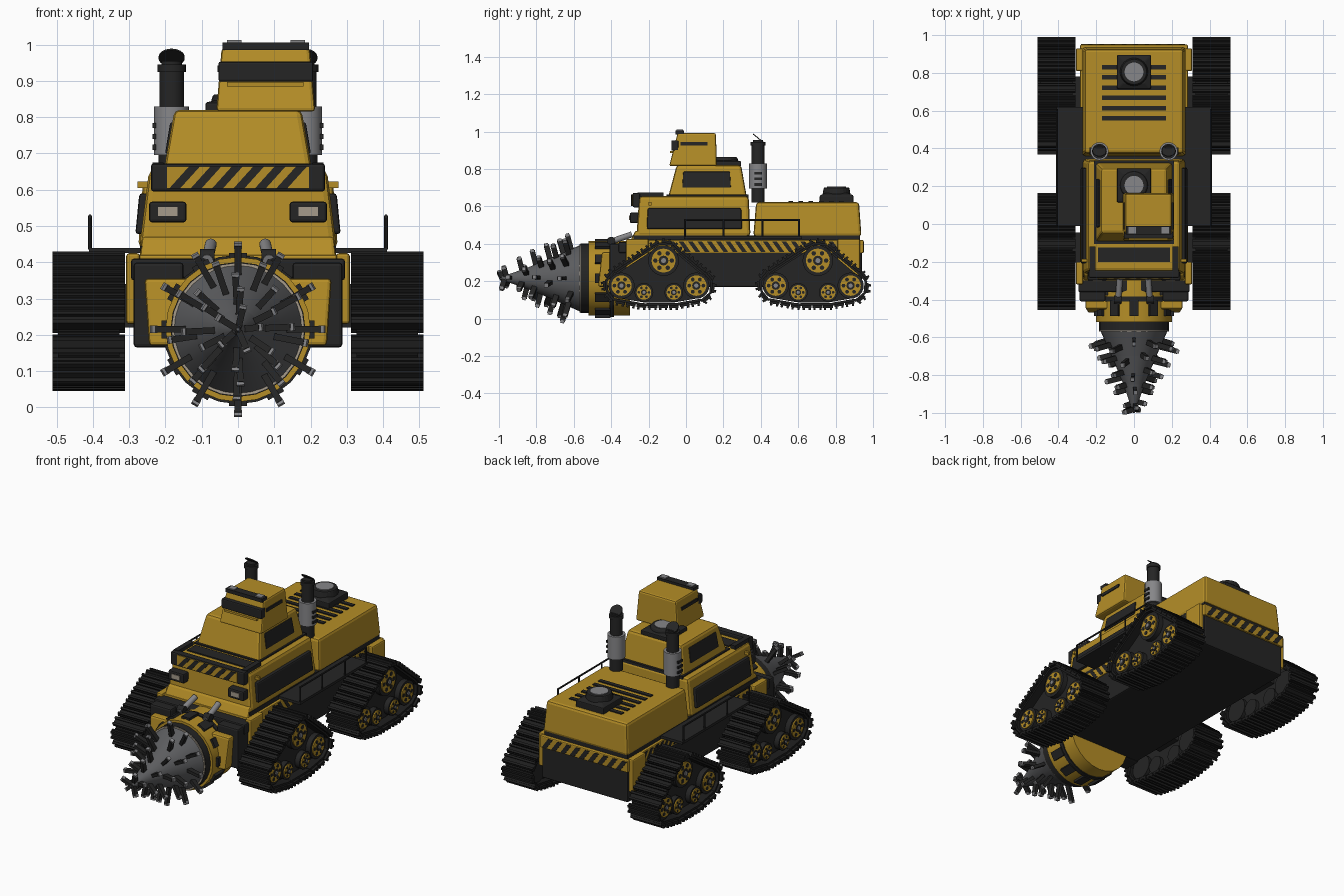
import bpy, bmesh, math
from mathutils import Matrix, Vector

if "Cube" in bpy.data.objects:
    bpy.data.objects.remove(bpy.data.objects["Cube"])


def material(name, r, g, b):
    m = bpy.data.materials.new(name)
    m.use_nodes = True
    m.diffuse_color = (r, g, b, 1)
    m.node_tree.nodes["Principled BSDF"].inputs["Base Color"].default_value = (r, g, b, 1)
    return m


YELLOW = material("yellow paint", .46, .27, .02)
BLACK = material("black metal", .018, .018, .018)
RUBBER = material("track black", .013, .013, .013)
GREY = material("grey metal", .24, .24, .25)
STEEL = material("dark steel", .11, .112, .118)
LAMP = material("lamp glass", .38, .33, .26)


def frustum(bm, a, b):
    """Box between two level rectangles, each (x0, x1, y0, y1, z)."""
    rings = [[bm.verts.new((r[i], r[j], r[4])) for i, j in ((0, 2), (1, 2), (1, 3), (0, 3))] for r in (a, b)]
    bm.faces.new(rings[0])
    bm.faces.new(rings[1])
    for i in range(4):
        j = (i + 1) % 4
        bm.faces.new((rings[0][i], rings[0][j], rings[1][j], rings[1][i]))


def box(bm, x0, x1, y0, y1, z0, z1):
    frustum(bm, (x0, x1, y0, y1, z0), (x0, x1, y0, y1, z1))


def cyl(bm, p0, p1, r0, r1=None, n=24):
    p0, p1 = Vector(p0), Vector(p1)
    d = p1 - p0
    m = Matrix.Translation((p0 + p1) / 2) @ d.to_track_quat('Z', 'Y').to_matrix().to_4x4()
    bmesh.ops.create_cone(bm, cap_ends=True, segments=n, radius1=r0,
                          radius2=r0 if r1 is None else r1, depth=d.length, matrix=m)


def prism(bm, pts, vec):
    lo = [bm.verts.new(p) for p in pts]
    hi = [bm.verts.new(Vector(p) + Vector(vec)) for p in pts]
    bm.faces.new(lo)
    bm.faces.new(hi)
    for i in range(len(lo)):
        j = (i + 1) % len(lo)
        bm.faces.new((lo[i], lo[j], hi[j], hi[i]))


def block(bm, matrix, size):
    bmesh.ops.create_cube(bm, size=1, matrix=matrix @ Matrix.Diagonal((*size, 1)))


def finish(bm, name, mat, bevel=0, smooth=False):
    bmesh.ops.recalc_face_normals(bm, faces=bm.faces)
    me = bpy.data.meshes.new(name)
    bm.to_mesh(me)
    bm.free()
    me.materials.append(mat)
    if smooth:
        me.shade_smooth()
        me.set_sharp_from_angle(angle=.6)
    ob = bpy.data.objects.new(name, me)
    bpy.context.collection.objects.link(ob)
    if bevel:
        mod = ob.modifiers.new("bevel", 'BEVEL')
        mod.width, mod.segments = bevel, 2
    return ob


def make(name, mat, adder, *calls, bevel=0, smooth=False):
    bm = bmesh.new()
    for c in calls:
        adder(bm, *c)
    return finish(bm, name, mat, bevel, smooth)


SIDES = (-1, 1)

# Hull
make("lower_hull", BLACK, box, (-.28, .28, -.38, .94, .17, .36), bevel=.008)
make("hull_band", YELLOW, box, (-.285, .285, -.3, .95, .35, .42), bevel=.006)
make("hull_deck", BLACK, box, (-.27, .27, -.28, .93, .415, .445))
make("hull_corners", YELLOW, box, *[(s * .27, s * .308, y, y + .12, .23, .425)
                                    for s in SIDES for y in (-.32, .81)], bevel=.008)
make("side_platforms", BLACK, box, *[(s * .27, s * .41, -.01, .62, .425, .44) for s in SIDES])

# Bodies and superstructure
make("nose", YELLOW, frustum, ((-.275, .275, -.32, .0, .37), (-.265, .265, -.27, .0, .47)), bevel=.01)
make("front_cabin", YELLOW, frustum, ((-.272, .272, -.265, .345, .44), (-.245, .245, -.25, .335, .655)), bevel=.018)
make("rear_body", YELLOW, frustum, ((-.275, .275, .36, .938, .44), (-.262, .262, .375, .925, .622)), bevel=.015)
make("upper_cabin", YELLOW, frustum, ((-.205, .205, -.095, .325, .65), (-.175, .175, -.05, .295, .82)), bevel=.015)
make("upper_cabin_base", BLACK, box, (-.212, .212, -.105, .335, .645, .662))
make("turret", YELLOW, frustum, ((-.06, .213, -.09, .165, .815), (-.045, .198, -.045, .16, .992)), bevel=.01)

# Windows
make("cabin_windows", BLACK, frustum, *[((s * .255, s * .283, -.21, .3, .478), (s * .245, s * .272, -.205, .295, .59))
                                        for s in SIDES], bevel=.008)
make("upper_windows", BLACK, frustum, *[((s * .18, s * .201, -.02, .24, .70), (s * .17, s * .187, -.015, .235, .785))
                                        for s in SIDES], bevel=.004)
make("turret_visor", BLACK, box, (-.054, .207, -.078, -.04, .898, .953), bevel=.006)
make("turret_visor_sill", YELLOW, box, (-.03, .18, -.085, -.06, .885, .897))
make("turret_slits", BLACK, box, (-.056, -.04, -.03, .115, .925, .943), (.195, .209, -.03, .115, .925, .943))
make("turret_roof_bar", BLACK, box, (-.043, .196, -.055, -.01, .985, 1.006))
make("roof_lamps", GREY, box, (-.03, .01, -.05, -.015, 1.0, 1.012), (.145, .185, -.05, -.015, 1.0, 1.012))
make("side_marker_lamps", YELLOW, box, *[(s * .25, s * .277, -.2, -.185, .605, .622) for s in SIDES])

# Front fittings
make("warning_panel", BLACK, box, (-.24, .24, -.285, -.245, .595, .672), bevel=.008)
make("warning_panel_face", YELLOW, box, (-.195, .195, -.289, -.28, .603, .664))
make("warning_panel_stripes", BLACK, prism,
     *[([(x, -.293, .603), (x + .03, -.293, .603), (x + .085, -.293, .664), (x + .055, -.293, .664)], (0, .006, 0))
       for x in [-.19 + .059 * i for i in range(6)]])
make("cabin_roof_rails", BLACK, box, *[(s * .205, s * .235, -.26, -.12, .65, .675) for s in SIDES])
make("cabin_roof_vent", BLACK, box, (-.19, .19, -.2, -.125, .65, .662))
make("headlight_housings", BLACK, box, *[(s * .142, s * .245, -.3, -.25, .51, .567) for s in SIDES], bevel=.008)
make("headlights", LAMP, box, *[(s * .167, s * .22, -.304, -.295, .527, .552) for s in SIDES])
make("front_shoulders", BLACK, box, (-.295, .295, -.36, -.28, .35, .41), bevel=.008)
make("front_frame", BLACK, box, *[(s * .15, s * .288, -.41, -.3, .165, .4) for s in SIDES], bevel=.01)
make("drill_brackets", YELLOW, frustum, *[((s * .1, s * .245, -.47, -.36, .17), (s * .1, s * .258, -.45, -.36, .355))
                                          for s in SIDES], bevel=.01)
make("drill_rams", GREY, cyl, *[((s * .075, -.29, .45), (s * .085, -.42, .405), .016) for s in SIDES], smooth=True)
make("ram_joints", BLACK, cyl, *[((s * .065, -.4, .415), (s * .105, -.4, .415), .022) for s in SIDES], smooth=True)

# Hazard stripes along the hull sides and rear
make("side_stripes", BLACK, prism,
     *[([(s * .287, y, .357), (s * .287, y + .025, .357), (s * .287, y - .015, .413), (s * .287, y - .04, .413)],
        (-s * .006, 0, 0)) for s in SIDES for y in [-.05 + .05 * i for i in range(20)]])
make("rear_stripes", BLACK, prism,
     *[([(x, .953, .357), (x + .03, .953, .357), (x - .01, .953, .413), (x - .04, .953, .413)], (0, -.006, 0))
       for x in [-.24 + .06 * i for i in range(9)]])

# Railings
rail = bmesh.new()
for s in SIDES:
    cyl(rail, (s * .408, -.01, .527), (s * .408, .61, .527), .005, n=8)
    for y in (-.005, .2, .41, .605):
        cyl(rail, (s * .408, y, .435), (s * .408, y, .527), .005, n=8)
finish(rail, "railings", BLACK)

# Rear deck slats and round vents
make("rear_slats", BLACK, box, *[(-.17, .17, y - .012, y + .012, .615, .628) for y in [.56 + .054 * i for i in range(6)]])
for name, y, z, h in (("rear_vent", .805, .62, .085), ("cabin_vent", .205, .82, .045)):
    w = .09
    bm = bmesh.new()
    box(bm, -w, w, y - w, y + w, z - .005, z + h * .45)
    frustum(bm, (-w, w, y - w, y + w, z + h * .45), (-.06, .06, y - .06, y + .06, z + h * .6))
    cyl(bm, (0, y, z + h * .5), (0, y, z + h * .95), .075, .068)
    finish(bm, name, BLACK, bevel=.005)
    make(name + "_fan", GREY, cyl, ((0, y, z + h * .8), (0, y, z + h), .05), smooth=True)

# Exhaust stacks
for s, side in ((-1, "right"), (1, "left")):
    x, y = s * .183, .385
    make(side + "_exhaust_muffler", GREY, cyl, ((x, y, .695), (x, y, .83), .048), smooth=True)
    make(side + "_exhaust_pipe", BLACK, cyl, ((x, y, .62), (x, y, .70), .036), ((x, y, .825), (x, y, .93), .034),
         ((x, y, .925), (x, y, .945), .039), ((x, y, .94), (x, y, .955), .028), smooth=True)
    make(side + "_exhaust_flap", BLACK, cyl, ((x, y, .962), (x, y + .002, .967), .036))
    flap = bpy.data.objects[side + "_exhaust_flap"]
    flap.matrix_world = Matrix.Translation((x, y, .963)) @ Matrix.Rotation(-.3, 4, 'X') @ Matrix.Translation((-x, -y, -.963))
    make(side + "_exhaust_ribs", BLACK, box, *[(x + s * .03, x + s * .052, y - .02, y + .02, z, z + .014)
                                             for z in (.71, .74, .77)])

# Drill: collar, rings and cone
DZ = .215
make("drill_collar", YELLOW, cyl, ((0, -.3, DZ), (0, -.52, DZ), .2), smooth=True)
make("drill_rear_ring", BLACK, cyl, ((0, -.385, DZ), (0, -.41, DZ), .206), ((0, -.515, DZ), (0, -.565, DZ), .186), smooth=True)
make("drill_lip", LAMP, cyl, ((0, -.52, DZ), (0, -.57, DZ), .184), smooth=True)
pads = bmesh.new()
for i in range(12):
    m = Matrix.Translation((0, -.445, DZ)) @ Matrix.Rotation(math.tau * i / 12, 4, 'Y') @ Matrix.Translation((0, 0, .2))
    block(pads, m, (.05, .085, .022))
finish(pads, "collar_pads", BLACK)
cone = [(-.565, .178), (-.7, .118), (-.85, .056), (-1, .004)]
make("drill_cone", STEEL, cyl, *[((0, a[0], DZ), (0, b[0], DZ), a[1], b[1], 32) for a, b in zip(cone, cone[1:])], smooth=True)

# Drill teeth in staggered rings
teeth, tips = bmesh.new(), bmesh.new()
for row, (y, count, reach) in enumerate(((-.61, 12, .235), (-.69, 9, .19), (-.77, 8, .15), (-.85, 6, .11), (-.94, 5, .062))):
    for i in range(count):
        yy = y - .05 * ((i * 3) % count) / count
        root = max(0, (yy + 1) * .38)
        m = (Matrix.Translation((0, yy, DZ)) @ Matrix.Rotation(math.tau * i / count + row * .37, 4, 'Y')
             @ Matrix.Translation((0, 0, root - .01)) @ Matrix.Rotation(.25, 4, 'X'))
        length = reach - root + .01
        block(teeth, m @ Matrix.Translation((0, 0, length / 2)), (.018, .028, length))
        block(tips, m @ Matrix.Translation((0, 0, length)), (.021, .02, .016))
finish(teeth, "drill_teeth", BLACK)
finish(tips, "drill_tooth_tips", GREY)

# Tracks: wheels given as (y offset, z, tyre radius, belt radius)
WHEELS = ((-.2, .176, .07, .075), (.025, .31, .082, .085), (.2, .176, .07, .075), (-.08, .14, .05, .06), (.08, .14, .05, .06))


def belt_path(count):
    """Evenly spaced points around the convex outline of the wheels."""
    pts = sorted({(round(y + r * math.cos(a), 4), round(z + r * math.sin(a), 4))
                  for y, z, _, r in WHEELS for a in [math.tau * i / 32 for i in range(32)]})
    hull = []
    for seq in (pts, pts[::-1]):
        chain = []
        for p in seq:
            while len(chain) > 1 and ((chain[-1][0] - chain[-2][0]) * (p[1] - chain[-2][1])
                                      - (chain[-1][1] - chain[-2][1]) * (p[0] - chain[-2][0])) <= 0:
                chain.pop()
            chain.append(p)
        hull += chain[:-1]
    loop = [Vector(p) for p in hull]
    edges = [(a, b, (b - a).length) for a, b in zip(loop, loop[1:] + loop[:1])]
    step, out, travelled = sum(e[2] for e in edges) / count, [], 0
    for a, b, d in edges:
        while len(out) < count and len(out) * step < travelled + d:
            out.append((a + (b - a) * (len(out) * step - travelled) / d, (b - a).normalized()))
        travelled += d
    return out


for s, side in ((-1, "right"), (1, "left")):
    for yc, end in ((-.145, "front"), (.68, "rear")):
        name = side + "_" + end
        belt, frame, tyre, rim, hub, dark = [bmesh.new() for _ in range(6)]
        for p, t in belt_path(24):
            n = Vector((t.y, -t.x))
            rot = Matrix(((1, 0, 0), (0, t.x, n.x), (0, t.y, n.y))).to_4x4()
            m = Matrix.Translation((s * .411, yc + p.x, p.y)) @ rot
            block(belt, m @ Matrix.Translation((0, 0, .004)), (.17, .066, .012))
            block(belt, m @ Matrix.Translation((0, 0, .016)), (.2, .052, .014))
            for k in SIDES:
                block(belt, m @ Matrix.Translation((0, k * .016, .027)), (.2, .012, .014))
        finish(belt, name + "_track", RUBBER)
        prism(frame, [(s * .36, yc + p.x * .95, .2 + (p.y - .2) * .95) for p, _ in belt_path(40)], (s * .09, 0, 0))
        box(frame, s * .27, s * .37, yc - .06, yc + .1, .22, .34)
        finish(frame, name + "_track_frame", BLACK)
        for y, z, r, _ in WHEELS:
            y += yc
            cyl(tyre, (s * .34, y, z), (s * .48, y, z), r)
            cyl(rim, (s * .475, y, z), (s * .487, y, z), r * .78)
            cyl(dark, (s * .48, y, z), (s * .491, y, z), r * .32, n=12)
            cyl(hub, (s * .485, y, z), (s * .496, y, z), r * .17, n=8)
            for i in range(6):
                a = math.tau * i / 6
                c, d = y + r * .54 * math.cos(a), z + r * .54 * math.sin(a)
                cyl(dark, (s * .48, c, d), (s * .489, c, d), r * .15, n=8)
        finish(tyre, name + "_wheels", BLACK, smooth=True)
        finish(rim, name + "_wheel_rims", YELLOW, smooth=True)
        finish(dark, name + "_rim_holes", BLACK)
        finish(hub, name + "_wheel_hubs", GREY)
